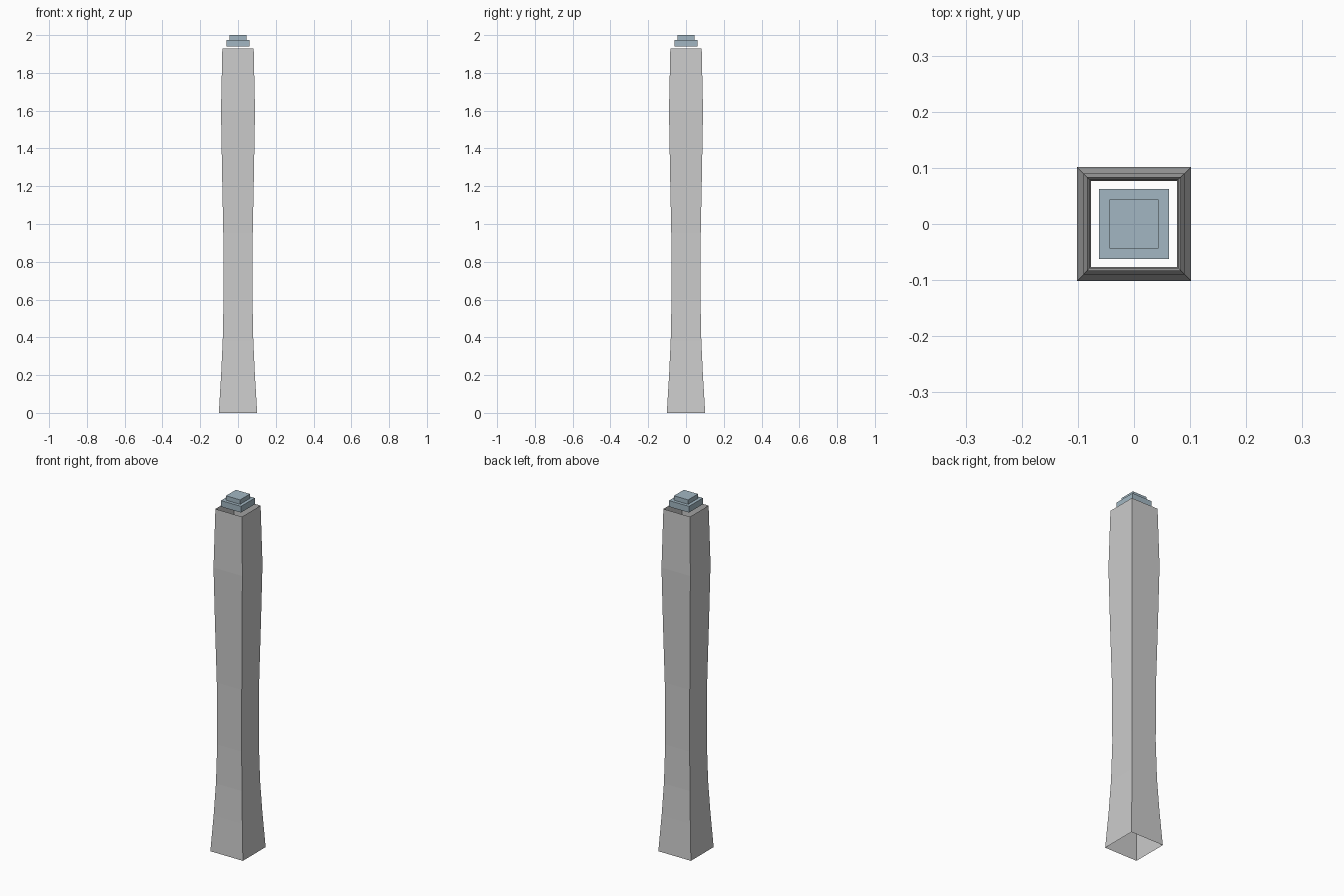
import bpy

if "Cube" in bpy.data.objects:
    bpy.data.objects.remove(bpy.data.objects["Cube"])

CORNERS = [(-1, -1), (1, -1), (1, 1), (-1, 1)]


def square_tower(name, profile, capped, mat=None):
    """Stack square rings given as (half width, height) and skin them."""
    verts = [(x * h, y * h, z) for h, z in profile for x, y in CORNERS]
    faces = [(4 * r + i, 4 * r + (i + 1) % 4, 4 * r + 4 + (i + 1) % 4, 4 * r + 4 + i)
             for r in range(len(profile) - 1) for i in range(4)]
    if capped:
        n = len(verts)
        faces += [(3, 2, 1, 0), (n - 4, n - 3, n - 2, n - 1)]
    mesh = bpy.data.meshes.new(name)
    mesh.from_pydata(verts, [], faces)
    obj = bpy.data.objects.new(name, mesh)
    bpy.context.collection.objects.link(obj)
    if mat:
        mesh.materials.append(mat)
    return obj


# Blue-grey cap material
glass = bpy.data.materials.new("blue_grey")
glass.diffuse_color = (0.36, 0.47, 0.54, 1)
glass.use_nodes = True
glass.node_tree.nodes["Principled BSDF"].inputs["Base Color"].default_value = glass.diffuse_color

# Hollow, waisted shaft, open at both ends
square_tower("tower_shaft",
             [(0.1015, 0), (0.0895, 0.2), (0.081, 0.38), (0.0765, 0.6),
              (0.078, 0.95), (0.0845, 1.28), (0.09, 1.6), (0.083, 1.93)],
             capped=False)

# Two stepped blocks crowning the shaft
square_tower("lower_crown", [(0.062, 1.94), (0.062, 1.975)], True, glass)
square_tower("upper_crown", [(0.044, 1.975), (0.044, 2.0)], True, glass)
